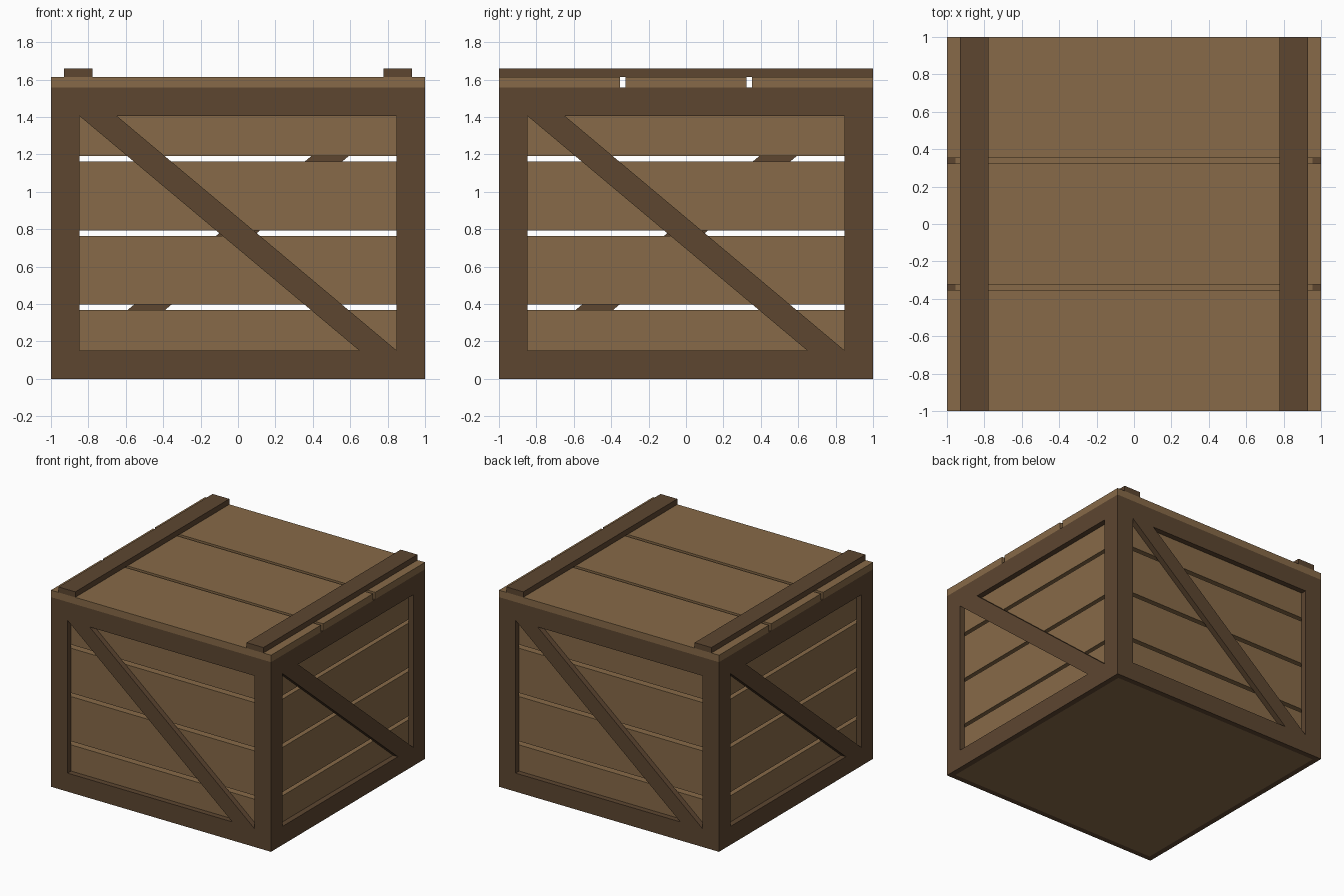
import bpy, bmesh
from math import radians
from mathutils import Matrix

if "Cube" in bpy.data.objects:
    bpy.data.objects.remove(bpy.data.objects["Cube"])

H = 1.558      # height of the side walls
F = 0.045      # frame and batten thickness
P = 0.057      # plank thickness
W = 0.152      # frame board width
GAP = 0.03


def material(name, color):
    m = bpy.data.materials.new(name)
    m.diffuse_color = color
    m.use_nodes = True
    m.node_tree.nodes["Principled BSDF"].inputs["Base Color"].default_value = m.diffuse_color
    return m


light = material("light_wood", (0.242, 0.144, 0.065, 1))
dark = material("dark_wood", (0.109, 0.061, 0.030, 1))


def finish(name, bm, mat):
    bmesh.ops.recalc_face_normals(bm, faces=bm.faces)
    me = bpy.data.meshes.new(name)
    bm.to_mesh(me)
    bm.free()
    me.materials.append(mat)
    ob = bpy.data.objects.new(name, me)
    bpy.context.collection.objects.link(ob)
    return ob


def board(name, profile, y0, y1, mat, turn=0):
    """Extrude an x/z profile from y0 to y1, then turn it about z."""
    bm = bmesh.new()
    face = bm.faces.new([bm.verts.new((x, y0, z)) for x, z in profile])
    new = bmesh.ops.extrude_face_region(bm, geom=[face])["geom"]
    verts = [v for v in new if isinstance(v, bmesh.types.BMVert)]
    bmesh.ops.translate(bm, verts=verts, vec=(0, y1 - y0, 0))
    bm.transform(Matrix.Rotation(radians(turn), 4, 'Z'))
    return finish(name, bm, mat)


def rect(x0, x1, z0, z1):
    return [(x0, z0), (x1, z0), (x1, z1), (x0, z1)]


# Four identical walls, interlocking at the corners
inner = 1 - F
plank_h = (H - 3 * GAP) / 4
for i, side in enumerate(("front", "right", "back", "left")):
    a = 90 * i
    # framing boards
    board(side + "_left_post", rect(-1, -1 + W, 0, H), -1, -inner, dark, a)
    board(side + "_right_post", rect(1 - W, inner, 0, H), -1, -inner, dark, a)
    board(side + "_bottom_rail", rect(-1 + W, 1 - W, 0, W), -1, -inner, dark, a)
    board(side + "_top_rail", rect(-1 + W, 1 - W, H - W, H), -1, -inner, dark, a)
    # diagonal brace
    e = 1 - W
    board(side + "_brace", [(-e, H - W), (e - 0.2, W), (e, W), (-e + 0.2, H - W)],
          -1, -inner, dark, a)
    # recessed planks
    for k in range(4):
        z = k * (plank_h + GAP)
        board(f"{side}_plank_{k + 1}", rect(-inner, inner - P, z, z + plank_h),
              -inner, -inner + P, light, a)

# Floor inside the walls
r = inner - P
board("floor", rect(-r, r, 0, P), -r, r, light)

# Lid planks
lid_w = (2 - 2 * GAP) / 3
for k in range(3):
    y = -1 + k * (lid_w + GAP)
    board(f"lid_plank_{k + 1}", rect(-1, 1, H, H + P), y, y + lid_w, light)

# Battens across the lid
for name, x in (("left", -0.855), ("right", 0.855)):
    board(name + "_lid_batten", rect(x - W / 2, x + W / 2, H + P, H + P + F), -1, 1, dark)
